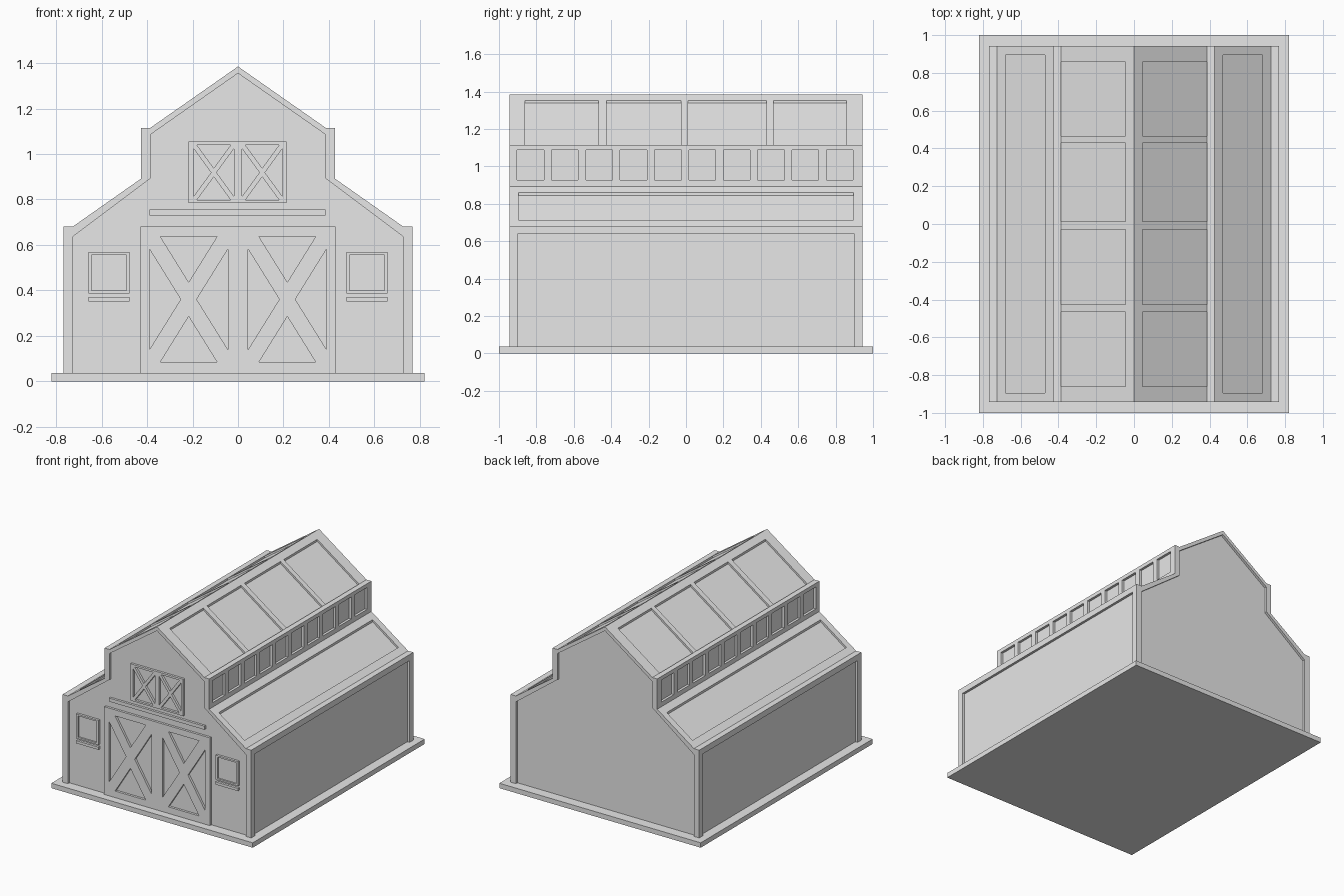
import bpy, bmesh

cube = bpy.data.objects.get("Cube")
if cube:
    bpy.data.objects.remove(cube, do_unlink=True)

grey = bpy.data.materials.new("light_grey")
grey.use_nodes = True
grey.diffuse_color = (0.8, 0.8, 0.8, 1)
grey.node_tree.nodes["Principled BSDF"].inputs["Base Color"].default_value = (0.8, 0.8, 0.8, 1)


def prisms(name, parts):
    """One object from (xz outline, y start, y end) prisms."""
    bm = bmesh.new()
    for outline, y0, y1 in parts:
        near = [bm.verts.new((x, y0, z)) for x, z in outline]
        far = [bm.verts.new((x, y1, z)) for x, z in outline]
        bm.faces.new(near)
        bm.faces.new(far[::-1])
        for i in range(len(near)):
            j = (i + 1) % len(near)
            bm.faces.new((near[j], near[i], far[i], far[j]))
    bmesh.ops.recalc_face_normals(bm, faces=bm.faces[:])
    mesh = bpy.data.meshes.new(name)
    bm.to_mesh(mesh)
    bm.free()
    mesh.materials.append(grey)
    obj = bpy.data.objects.new(name, mesh)
    bpy.context.collection.objects.link(obj)
    return obj


def carve(obj, parts):
    """Subtract prisms from an object."""
    cutter = prisms(obj.name + "_cutter", parts)
    cutter.hide_render = True
    mod = obj.modifiers.new("carve", "BOOLEAN")
    mod.operation = "DIFFERENCE"
    mod.solver = "EXACT"
    mod.object = cutter
    bpy.context.view_layer.objects.active = obj
    bpy.ops.object.modifier_apply(modifier=mod.name)
    bpy.data.objects.remove(cutter, do_unlink=True)


def rect(x0, x1, z0, z1):
    return [(x0, z0), (x1, z0), (x1, z1), (x0, z1)]


def flip(outline):
    return [(-x, z) for x, z in outline]


def symmetric(half):
    """Close a right-half outline that ends at the ridge."""
    return half + flip(half[:-1])[::-1]


def recess(x0, x1, eave_x, eave_z, depth=0.016):
    """Outline of a shallow vertical cut into the roof slope rising from an eave."""
    z0, z1 = [eave_z + (eave_x - x) * SLOPE for x in (x0, x1)]
    return [(x0, z0 - depth), (x1, z1 - depth), (x1, z1 + 0.05), (x0, z0 + 0.05)]


def cross_gaps(x0, x1, z0, z1, ax):
    """Four triangles left open by crossed braces."""
    w, h = x1 - x0, z1 - z0
    cx, cz, az = (x0 + x1) / 2, (z0 + z1) / 2, ax * 1.2
    rise, run = (w / 2 - ax) * h / w, (h / 2 - az) * w / h
    return [[(x0 + ax, z1), (x1 - ax, z1), (cx, z1 - rise)],
            [(x0 + ax, z0), (x1 - ax, z0), (cx, z0 + rise)],
            [(x0, z0 + az), (x0, z1 - az), (x0 + run, cz)],
            [(x1, z0 + az), (x1, z1 - az), (x1 - run, cz)]]


END, WALL, FACE, FLOOR, SLOPE = 0.943, 0.925, -0.942, 0.036, 0.7

# Base slab
prisms("base_slab", [(rect(-0.82, 0.82, 0, FLOOR), -1, 1)])

# Barn shell with stepped roof
outer = symmetric([(0.768, FLOOR), (0.768, 0.682), (0.725, 0.682), (0.426, 0.892),
                   (0.426, 1.115), (0.386, 1.115), (0, 1.385)])
inner = symmetric([(0.725, -0.1), (0.725, 0.638), (0.386, 0.892), (0.386, 1.085), (0, 1.355)])
shell = prisms("barn_shell", [(outer, -END, END)])

# Recessed gable ends, side walls, roof panels and clerestory windows
cuts = [(inner, -1.1, -WALL), (inner, WALL, 1.1)]
lower = recess(0.68, 0.47, 0.725, 0.682)
upper = recess(0.386, 0.045, 0.386, 1.115)
side_cuts = [(rect(0.75, 0.9, -0.1, 0.638), -0.9, 0.9), (lower, -0.895, 0.895)]
side_cuts += [(upper, y0, y1) for y0, y1 in
              ((-0.86, -0.467), (-0.425, -0.028), (0.012, 0.43), (0.467, 0.857))]
side_cuts += [(rect(0.408, 0.5, 0.926, 1.087), -0.903 + i * 0.1837, -0.76 + i * 0.1837)
              for i in range(10)]
for outline, y0, y1 in side_cuts:
    cuts += [(outline, y0, y1), (flip(outline), y0, y1)]
carve(shell, cuts)

# Braced double doors: main doors and loft doors
main = prisms("main_doors", [(rect(-0.43, 0.43, FLOOR, 0.682), FACE, -WALL)])
loft = prisms("loft_doors", [(rect(-0.217, 0.213, 0.784, 1.055), FACE, -WALL)])
for door, x0, x1, z0, z1, ax in ((main, 0.045, 0.389, 0.084, 0.637, 0.047),
                                 (loft, 0.018, 0.195, 0.797, 1.04, 0.014)):
    gaps = cross_gaps(x0, x1, z0, z1, ax)
    carve(door, [(g, -1, -0.8) for g in gaps + [flip(g) for g in gaps]])

# Ledge between the doors
prisms("door_ledge", [(rect(-0.39, 0.386, 0.73, 0.756), FACE, -WALL)])

# Side windows with sills
for name, mirror in (("left", list), ("right", flip)):
    frame = prisms(name + "_window_frame", [(mirror(rect(0.477, 0.658, 0.387, 0.568)), FACE, -WALL)])
    carve(frame, [(mirror(rect(0.491, 0.644, 0.399, 0.556)), -1, -0.93)])
    prisms(name + "_window_sill", [(mirror(rect(0.477, 0.658, 0.351, 0.371)), FACE, -WALL)])
